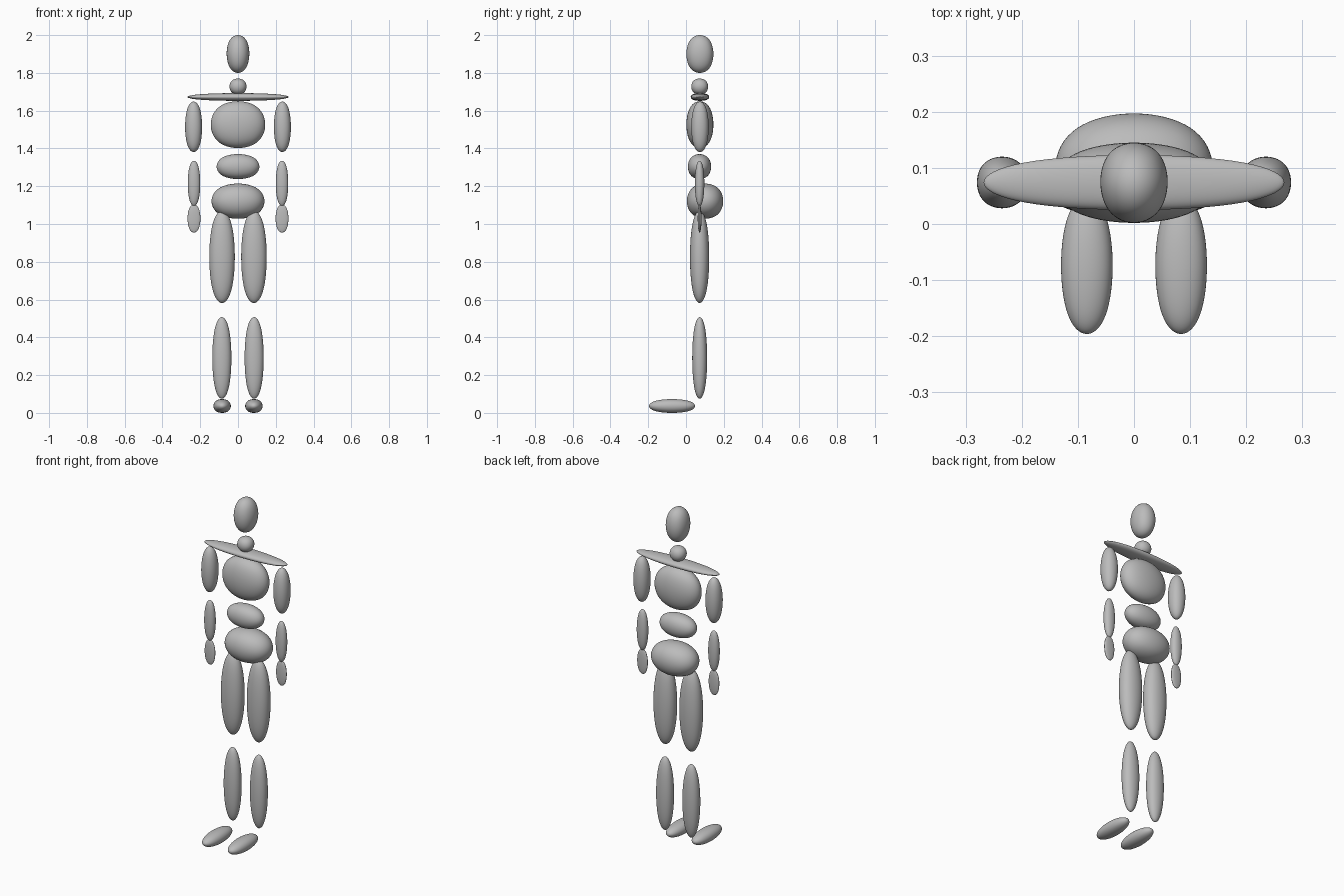
import bpy, bmesh
from mathutils import Vector

default = bpy.data.objects.get("Cube")
if default:
    bpy.data.objects.remove(default, do_unlink=True)

grey = bpy.data.materials.new("plain_grey")
grey.use_nodes = True
colour = (0.5, 0.5, 0.5, 1)
grey.diffuse_color = colour
grey.node_tree.nodes["Principled BSDF"].inputs["Base Color"].default_value = colour

# A smoothed cube shrinks to this share of its cage
SHRINK = 0.8395


def rounded_block(name, xs, ys, zs, chin=1.0):
    """Smoothed cube filling the given x, y and z ranges."""
    low, high = Vector((xs[0], ys[0], zs[0])), Vector((xs[1], ys[1], zs[1]))
    half = (high - low) / 2 / SHRINK
    bm = bmesh.new()
    bmesh.ops.create_cube(bm, size=2)
    for v in bm.verts:
        if v.co.y < 0 and v.co.z < 0:
            v.co.x *= chin
        v.co = Vector(a * b for a, b in zip(v.co, half))
    for f in bm.faces:
        f.smooth = True
    mesh = bpy.data.meshes.new(name)
    bm.to_mesh(mesh)
    bm.free()
    mesh.materials.append(grey)
    obj = bpy.data.objects.new(name, mesh)
    obj.location = (low + high) / 2
    bpy.context.collection.objects.link(obj)
    smooth = obj.modifiers.new("smooth", "SUBSURF")
    smooth.levels = smooth.render_levels = 4
    return obj


def pair(name, xs, ys, zs):
    """The same block on the left (+x) and right (-x)."""
    rounded_block("left_" + name, xs, ys, zs)
    rounded_block("right_" + name, (-xs[1], -xs[0]), ys, zs)


# Head and trunk
rounded_block("head", (-0.062, 0.062), (0.002, 0.145), (1.80, 2.0), chin=0.87)
rounded_block("neck", (-0.045, 0.045), (0.028, 0.117), (1.685, 1.77))
rounded_block("shoulder_bar", (-0.268, 0.268), (0.025, 0.123), (1.652, 1.693))
rounded_block("chest", (-0.144, 0.144), (0.002, 0.145), (1.402, 1.65))
rounded_block("belly", (-0.113, 0.113), (0.01, 0.133), (1.238, 1.37))
rounded_block("pelvis", (-0.14, 0.14), (0.005, 0.197), (1.028, 1.214))

# Arms
pair("upper_arm", (0.19, 0.28), (0.028, 0.12), (1.381, 1.648))
pair("forearm", (0.2, 0.266), (0.047, 0.097), (1.095, 1.335))
pair("hand", (0.199, 0.267), (0.062, 0.082), (0.955, 1.103))

# Legs
pair("thigh", (0.017, 0.152), (0.021, 0.123), (0.582, 1.07))
pair("shin", (0.035, 0.136), (0.033, 0.112), (0.075, 0.507))
pair("foot", (0.038, 0.13), (-0.196, 0.048), (0.0, 0.073))
